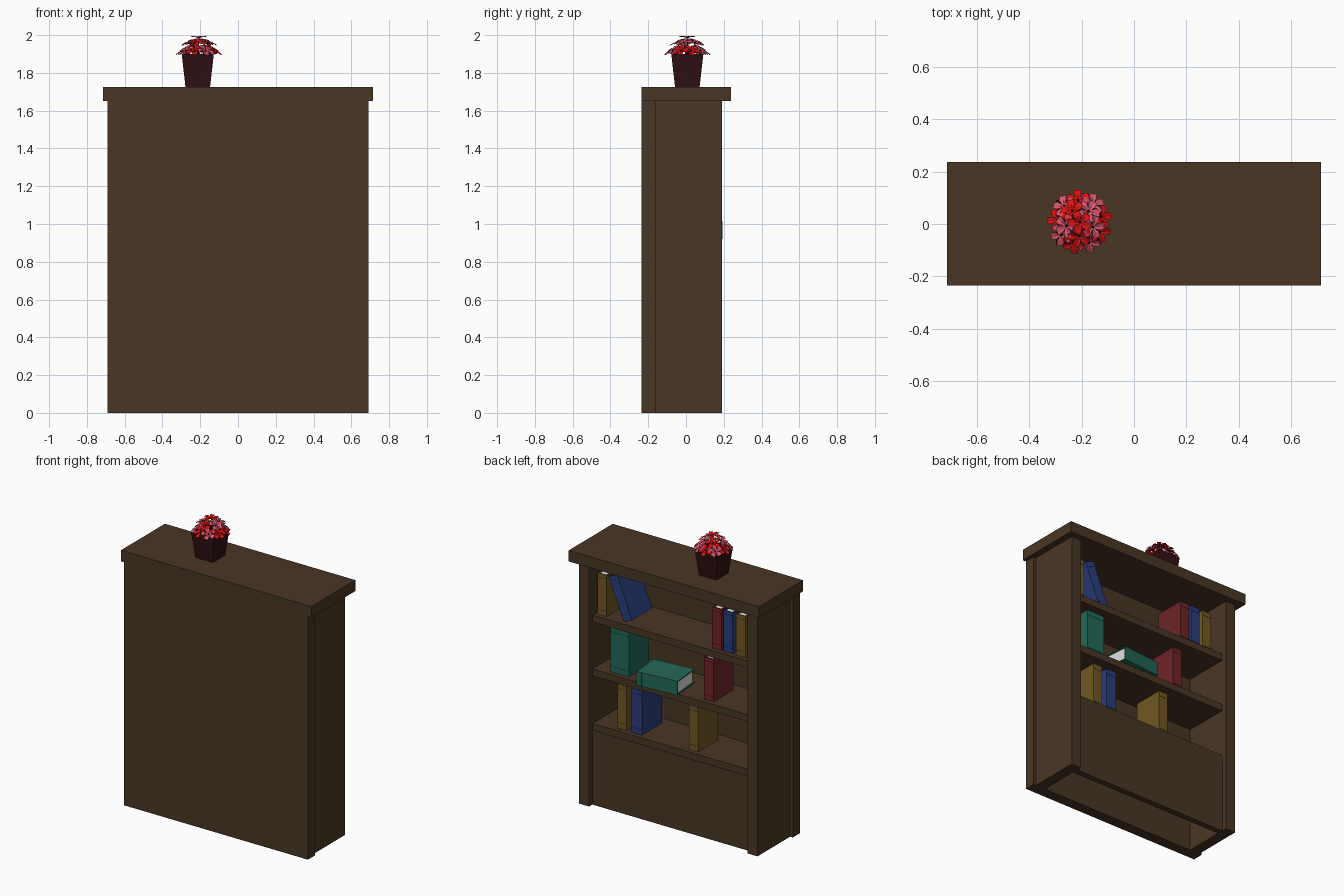
import bpy, bmesh, math
from mathutils import Vector, Matrix

if "Cube" in bpy.data.objects:
    bpy.data.objects.remove(bpy.data.objects["Cube"])


def material(name, rgb):
    m = bpy.data.materials.new(name)
    m.diffuse_color = (*rgb, 1)
    m.use_nodes = True
    m.node_tree.nodes["Principled BSDF"].inputs["Base Color"].default_value = m.diffuse_color
    return m


WOOD = material("dark wood", (0.066, 0.037, 0.018))
BLUE = material("blue cover", (0.022, 0.047, 0.20))
GOLD = material("ochre cover", (0.17, 0.098, 0.018))
RED = material("dark red cover", (0.16, 0.018, 0.021))
TEAL = material("teal cover", (0.017, 0.14, 0.095))
PAPER = material("paper", (0.72, 0.72, 0.70))
POT = material("maroon pot", (0.030, 0.005, 0.007))
PETAL_RED = material("red petals", (0.75, 0.006, 0.006))
PETAL_PINK = material("pink petals", (0.70, 0.10, 0.16))


def add_box(bm, lo, hi, mat=0):
    """Axis-aligned box between two corners."""
    lo, hi = Vector(lo), Vector(hi)
    verts = bmesh.ops.create_cube(bm, size=1)["verts"]
    for v in verts:
        v.co = Vector([(lo[i] + hi[i]) / 2 + v.co[i] * (hi[i] - lo[i]) for i in range(3)])
    for f in {f for v in verts for f in v.link_faces}:
        f.material_index = mat


def finish(name, bm, mats, matrix=None):
    bmesh.ops.recalc_face_normals(bm, faces=bm.faces)
    me = bpy.data.meshes.new(name)
    bm.to_mesh(me)
    bm.free()
    for m in mats:
        me.materials.append(m)
    ob = bpy.data.objects.new(name, me)
    bpy.context.collection.objects.link(ob)
    if matrix is not None:
        ob.matrix_world = matrix
    return ob


def box(name, lo, hi, mat):
    bm = bmesh.new()
    add_box(bm, lo, hi)
    return finish(name, bm, [mat])


# Bookcase carcass
box("back_panel", (-0.69, -0.235, 0), (0.69, -0.16, 1.65), WOOD)
box("top_board", (-0.715, -0.235, 1.65), (0.715, 0.237, 1.725), WOOD)
for side, s in (("left", -1), ("right", 1)):
    a, b = sorted((s * 0.595, s * 0.67))
    box(side + "_side", (a, -0.16, 0), (b, 0.19, 1.65), WOOD)
box("kick_panel", (-0.595, 0.113, 0), (0.595, 0.155, 0.505), WOOD)
SHELVES = (0.55, 0.92, 1.285)
for i, z in enumerate(SHELVES):
    box(f"shelf_{i + 1}", (-0.595, -0.16, z - 0.047), (0.595, 0.152, z), WOOD)


# Books: local origin at the low spine corner, width along -x, depth along -y
def book(name, width, height, depth, cover, matrix):
    bm = bmesh.new()
    t = 0.007
    add_box(bm, (-t, -depth, 0), (0, 0, height))
    add_box(bm, (-width, -depth, 0), (-width + t, 0, height))
    add_box(bm, (-width + t, -t, 0), (-t, 0, height))
    add_box(bm, (-width + t, -depth + 0.008, 0.008), (-t, -t, height - 0.008), 1)
    for k in (0.1, 0.88):  # raised spine bands
        add_box(bm, (-width, 0, height * k), (0, 0.002, height * k + 0.008))
    finish(name, bm, [cover, PAPER], matrix)


FRONT = 0.12
standing = [  # shelf, left edge x, width, height, cover
    (2, 0.582, 0.07, 0.28, GOLD), (2, -0.28, 0.07, 0.28, RED),
    (2, -0.365, 0.07, 0.28, BLUE), (2, -0.46, 0.07, 0.28, GOLD),
    (1, 0.483, 0.138, 0.30, TEAL), (1, -0.22, 0.07, 0.29, RED),
    (0, 0.432, 0.07, 0.30, GOLD), (0, 0.328, 0.08, 0.30, BLUE),
    (0, -0.105, 0.07, 0.30, GOLD),
]
for i, (s, x, w, h, c) in enumerate(standing):
    book(f"standing_book_{i + 1}", w, h, 0.215, c,
         Matrix.Translation((x, FRONT, SHELVES[s])))
book("leaning_book", 0.07, 0.30, 0.215, BLUE,
     Matrix.Translation((0.385, FRONT, SHELVES[2])) @ Matrix.Rotation(math.radians(22), 4, 'Y'))
# Flat book: laid on its side so its width points up, turned slightly
book("lying_book", 0.095, 0.29, 0.21, TEAL,
     Matrix.Translation((0.235, 0.194, SHELVES[1])) @ Matrix.Rotation(math.radians(5), 4, 'Z')
     @ Matrix.Translation((0, 0, 0.0)) @ Matrix(((0, 0, -1, 0), (0, 1, 0, 0), (-1, 0, 0, 0), (0, 0, 0, 1))))

# Square tapered pot with sunken soil
PX, PY = -0.213, 0.007
bm = bmesh.new()
rings = []
for half, z in ((0.065, 1.725), (0.085, 1.90), (0.076, 1.90), (0.074, 1.88)):
    rings.append([bm.verts.new((PX + sx * half, PY + sy * half, z))
                  for sx, sy in ((-1, -1), (1, -1), (1, 1), (-1, 1))])
for r0, r1 in zip(rings, rings[1:]):
    for i in range(4):
        j = (i + 1) % 4
        bm.faces.new((r0[i], r0[j], r1[j], r1[i]))
bm.faces.new(rings[0])
bm.faces.new(rings[-1])
finish("flower_pot", bm, [POT])

# Flowers: five notched petals around a small dark centre
OUTLINE = ((0.004, 0.004), (0.024, 0.014), (0.040, 0.014), (0.046, 0.007), (0.042, 0.0))


def flower(name, pos, tilt, heading, spin, mat):
    bm = bmesh.new()
    for k in range(5):
        rot = Matrix.Rotation(spin + k * math.tau / 5, 3, 'Z')
        lift = lambda x: 0.010 * math.sin(x / 0.046 * 2.4)
        for s in (1, -1):
            edge = [bm.verts.new(rot @ Vector((x, s * y, lift(x)))) for x, y in OUTLINE]
            mid = [bm.verts.new(rot @ Vector((x, 0, lift(x) - 0.003))) for x, _ in OUTLINE[:3]]
            for i in range(2):
                bm.faces.new((mid[i], mid[i + 1], edge[i + 1], edge[i]))
            bm.faces.new((mid[2], edge[4], edge[3], edge[2]))
    bmesh.ops.remove_doubles(bm, verts=bm.verts, dist=0.0001)
    bmesh.ops.recalc_face_normals(bm, faces=bm.faces)
    for f in bm.faces:
        if f.normal.z < 0:
            f.normal_flip()
    c = bmesh.ops.create_icosphere(bm, subdivisions=1, radius=0.005,
                                   matrix=Matrix.Translation((0, 0, 0.005)))
    for f in {f for v in c["verts"] for f in v.link_faces}:
        f.material_index = 1
    me = bpy.data.meshes.new(name)
    bm.to_mesh(me)
    bm.free()
    me.materials.append(mat)
    me.materials.append(POT)
    ob = bpy.data.objects.new(name, me)
    bpy.context.collection.objects.link(ob)
    ob.matrix_world = (Matrix.Translation(pos) @ Matrix.Rotation(heading, 4, 'Z')
                       @ Matrix.Rotation(tilt, 4, 'Y'))
    # thin stem down into the pot
    base = Vector((PX + (pos[0] - PX) * 0.3, PY + (pos[1] - PY) * 0.3, 1.87))
    d = Vector(pos) - base
    bm = bmesh.new()
    bmesh.ops.create_cone(bm, segments=4, radius1=0.003, radius2=0.002, depth=d.length,
                          cap_ends=True)
    finish(name + "_stem", bm, [POT], Matrix.Translation((base + Vector(pos)) / 2)
           @ d.to_track_quat('Z', 'Y').to_matrix().to_4x4())


n = 0
for count, radius, z, tilt, offset in ((1, 0.0, 1.985, 0, 0), (5, 0.052, 1.957, 24, 0.9),
                                       (9, 0.083, 1.915, 36, 0.25)):
    for k in range(count):
        ang = offset + k * math.tau / count
        n += 1
        flower(f"flower_{n}",
               (PX + 0.006 + radius * math.cos(ang), PY + radius * math.sin(ang), z),
               math.radians(tilt), ang, n * 0.7, PETAL_PINK if n % 2 == 0 else PETAL_RED)
